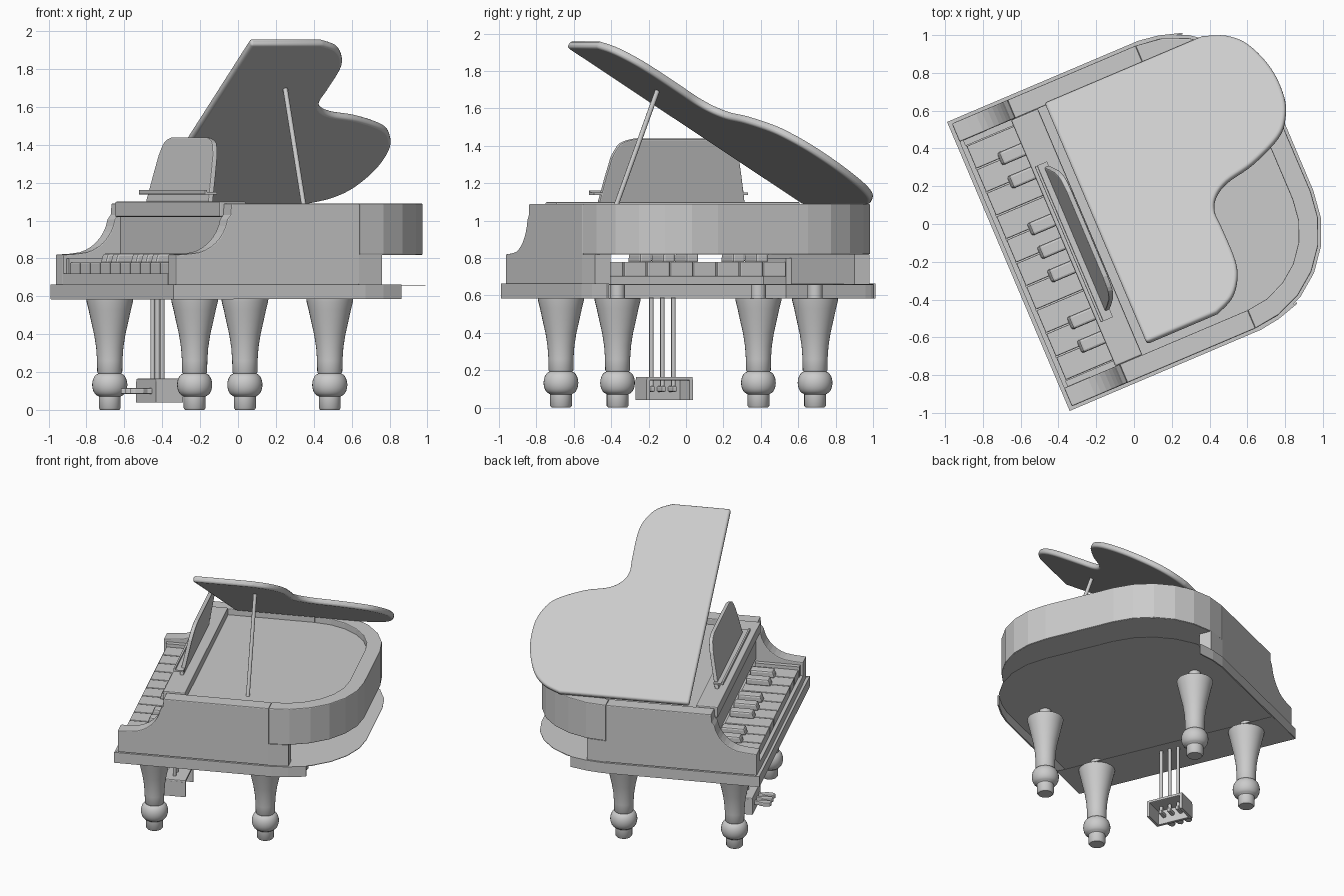
import bpy, bmesh
from math import radians, sin, cos, pi
from mathutils import Matrix, Vector

if "Cube" in bpy.data.objects:
    bpy.data.objects.remove(bpy.data.objects["Cube"])

# Local frame: x = depth (keyboard at -x), y = player's left; then turned 23 degrees
TURN = Matrix.Rotation(radians(23), 4, 'Z')
CY = 0.053


def finish(name, bm, bevel=0.0, segs=2, smooth=None):
    bmesh.ops.recalc_face_normals(bm, faces=bm.faces[:])
    bm.transform(TURN)
    me = bpy.data.meshes.new(name)
    bm.to_mesh(me)
    bm.free()
    ob = bpy.data.objects.new(name, me)
    bpy.context.collection.objects.link(ob)
    if bevel:
        m = ob.modifiers.new("bevel", 'BEVEL')
        m.width, m.segments, m.limit_method = bevel, segs, 'ANGLE'
        m.angle_limit = radians(40)
    if smooth:
        bpy.ops.object.select_all(action='DESELECT')
        ob.select_set(True)
        bpy.context.view_layer.objects.active = ob
        bpy.ops.object.shade_smooth_by_angle(angle=radians(smooth))
    return ob


def extrude(name, pts, vec, **kw):
    bm = bmesh.new()
    f = bm.faces.new([bm.verts.new(p) for p in pts])
    r = bmesh.ops.extrude_face_region(bm, geom=[f])
    bmesh.ops.translate(bm, vec=vec, verts=[v for v in r['geom'] if isinstance(v, bmesh.types.BMVert)])
    return finish(name, bm, **kw)


def slab(name, pts, z0, z1, **kw):
    return extrude(name, [(x, y, z0) for x, y in pts], (0, 0, z1 - z0), **kw)


def box(name, x0, x1, y0, y1, z0, z1, **kw):
    return slab(name, [(x0, y0), (x1, y0), (x1, y1), (x0, y1)], z0, z1, **kw)


def rod(name, a, b, r, n=12):
    a, b = Vector(a), Vector(b)
    bm = bmesh.new()
    bmesh.ops.create_cone(bm, cap_ends=True, segments=n, radius1=r, radius2=r, depth=(b - a).length)
    bm.transform(Matrix.Translation((a + b) / 2) @ (b - a).to_track_quat('Z', 'Y').to_matrix().to_4x4())
    return finish(name, bm, smooth=40)


def arc(cx, cy, r, a0, a1, n):
    return [(cx + r * cos(radians(a0 + (a1 - a0) * i / n)),
             cy + r * sin(radians(a0 + (a1 - a0) * i / n))) for i in range(n + 1)]


def spline(pts, n=5):
    P = [Vector(p) for p in pts]
    P = [P[0]] + P + [P[-1]]
    out = []
    for a, b, c, d in zip(P, P[1:], P[2:], P[3:]):
        for i in range(n):
            t = i / n
            out.append(0.5 * (2 * b + (c - a) * t + (2 * a - 5 * b + 4 * c - d) * t * t
                              + (3 * b - a - 3 * c + d) * t ** 3))
    return out + [P[-1]]


def curve_back(r, half, cx=0.376, n=6):
    c = half - r
    return arc(cx, CY - c, r, -90, 0, n) + arc(cx, CY + c, r, 0, 90, n)


# Thin floor shelf with a skirt along front and sides, keybed underside at the front
slab("floor_shelf", [(-0.70, -0.778)] + curve_back(0.567, 0.829) + [(-0.70, 0.884)], 0.656, 0.66)
for s, side in ((-1, "right"), (1, "left")):
    o = CY + s * 0.831
    slab(side + "_skirt", [(-0.70, o), (0.40, o), (0.51, o - s * 0.016), (0.63, o - s * 0.052),
                           (0.63, o - s * 0.062), (0.51, o - s * 0.026), (0.40, o - s * 0.01),
                           (-0.70, o - s * 0.01)], 0.585, 0.663)
box("front_skirt", -0.70, -0.69, -0.778, 0.884, 0.585, 0.663)
box("keybed_underside", -0.70, -0.355, -0.775, 0.881, 0.583, 0.587)

# Curved rim, side walls with scrolled cheeks
HALF, WALL = 0.813, 0.105
outer = curve_back(0.552, HALF)
inner = curve_back(0.552 - WALL, HALF - WALL)
slab("curved_rim", outer + inner[::-1], 0.82, 1.09, bevel=0.006)
slab("case_underside", [(-0.29, CY - HALF + 0.01)] + curve_back(0.547, HALF - 0.005) + [(-0.29, CY + HALF - 0.01)],
     0.819, 0.825)
cheek = [(-0.68, 0.66), (-0.68, 0.82), (-0.60, 0.825)]
cheek += [(x, z) for x, z in arc(-0.60, 1.045, 0.22, -75, -10, 7)]
cheek += [(-0.365, 1.03), (-0.36, 1.09), (0.376, 1.09), (0.376, 0.66)]
for s, side in ((-1, "right"), (1, "left")):
    y = CY + s * HALF
    extrude(side + "_side_wall", [(x, y, z) for x, z in cheek], (0, -s * WALL, 0), bevel=0.006)
    slab(side + "_lower_wall", [(0.37, y), (0.51, y - s * 0.016), (0.51, y - s * WALL),
                                (0.37, y - s * WALL)], 0.66, 0.82)

# Soundboard and front board
IN = HALF - WALL
slab("soundboard", [(-0.30, CY - IN)] + inner + [(-0.30, CY + IN)], 1.03, 1.045)
box("front_board", -0.385, -0.23, CY - IN, CY + IN, 1.02, 1.10, bevel=0.008)
box("fallboard", -0.35, -0.29, CY - IN, CY + IN, 0.82, 1.03)
box("key_slip", -0.68, -0.655, CY - IN, CY + IN, 0.66, 0.72)
for s in (-1, 1):
    box("key_block", -0.66, -0.35, CY + s * 0.676, CY + s * IN, 0.66, 0.80)

# Keyboard: ten white keys, seven black
KW = 0.135
K0 = CY - 5 * KW
for i in range(10):
    box("white_key", -0.655, -0.34, K0 + i * KW + 0.003, K0 + (i + 1) * KW - 0.003, 0.70, 0.78, bevel=0.006)
for i in (1, 2, 4, 5, 6, 8, 9):
    y = K0 + i * KW
    extrude("black_key", [(-0.525, y - 0.036, 0.775), (-0.51, y - 0.036, 0.826),
                          (-0.35, y - 0.036, 0.826), (-0.35, y - 0.036, 0.775)], (0, 0.072, 0), bevel=0.012)

# Music stand: tilted rounded panel and ledge
panel = [(-0.37, 0)] + [(-0.34, 0.14)] + spline([(-0.315, 0.245), (-0.27, 0.315), (-0.19, 0.34)], 4)
panel += [(2 * CY - y, h) for y, h in reversed([tuple(p) for p in panel])]
extrude("music_stand", [(-0.33 + 0.2 * h, y - 0.005, 1.10 + h) for y, h in panel], (0.028, 0, -0.005), bevel=0.006)
box("music_ledge", -0.36, -0.295, -0.41, 0.485, 1.138, 1.150)
box("music_ledge_lip", -0.365, -0.35, -0.41, 0.485, 1.138, 1.162, bevel=0.004)

# Raised lid, hinged along the left side
SLOPE = 0.612
shape = [(-0.185, 0.758)] + spline([(0.72, 0.758), (0.84, 0.71), (0.93, 0.62), (0.99, 0.46), (0.995, 0.30),
                                    (0.955, 0.19), (0.878, 0.11), (0.70, 0.035), (0.54, 0.0), (0.455, -0.05),
                                    (0.418, -0.12), (0.42, -0.22), (0.418, -0.40), (0.385, -0.50), (0.32, -0.575),
                                    (0.22, -0.618)], 5) + [(-0.185, -0.618)]
extrude("lid", [(x, y, 1.078 + (0.768 - y) * SLOPE) for x, y in shape], (0, 0.022, 0.036),
        bevel=0.015, segs=3, smooth=35)
rod("lid_prop", (0.174, -0.50, 1.03), (0.17, -0.236, 1.70), 0.013)

# Turned legs
profile = [(0, 0), (0.05, 0), (0.058, 0.01), (0.058, 0.07)]
profile += [(0.055 + 0.038 * cos(a), 0.133 + 0.06 * sin(a)) for a in [radians(-80 + 16 * i) for i in range(11)]]
profile += [(0.066, 0.20), (0.067, 0.26), (0.072, 0.33), (0.083, 0.40), (0.099, 0.47), (0.112, 0.53),
            (0.122, 0.57), (0.124, 0.585), (0.04, 0.587), (0.04, 0.657)]
for x in (-0.472, 0.303):
    for y in (-0.526, 0.621):
        bm = bmesh.new()
        vs = [bm.verts.new((r, 0, z)) for r, z in profile]
        es = [bm.edges.new(e) for e in zip(vs, vs[1:])]
        bmesh.ops.spin(bm, geom=vs + es, cent=(0, 0, 0), axis=(0, 0, 1), angle=2 * pi, steps=28)
        bmesh.ops.remove_doubles(bm, verts=bm.verts[:], dist=1e-4)
        bmesh.ops.translate(bm, vec=(x, y, 0), verts=bm.verts[:])
        finish("leg", bm, smooth=40)

# Pedal box (open behind and below), rods and pedals
box("pedal_box_top", -0.505, -0.35, -0.08, 0.19, 0.145, 0.165, bevel=0.006)
box("pedal_box_front", -0.505, -0.485, -0.08, 0.19, 0.04, 0.15)
for y in (-0.08, 0.17):
    box("pedal_box_side", -0.505, -0.35, y, y + 0.02, 0.04, 0.15)
for i in (-1, 0, 1):
    y = 0.05 + i * 0.064
    rod("pedal_rod", (-0.44, y, 0.10), (-0.44, y, 0.59), 0.012)
    slab("pedal", [(-0.42, y - 0.012), (-0.42, y + 0.012), (-0.53, y + 0.012), (-0.56, y + 0.026),
                   (-0.61, y + 0.022), (-0.625, y), (-0.61, y - 0.022), (-0.56, y - 0.026),
                   (-0.53, y - 0.012)], 0.085, 0.115, bevel=0.006)
